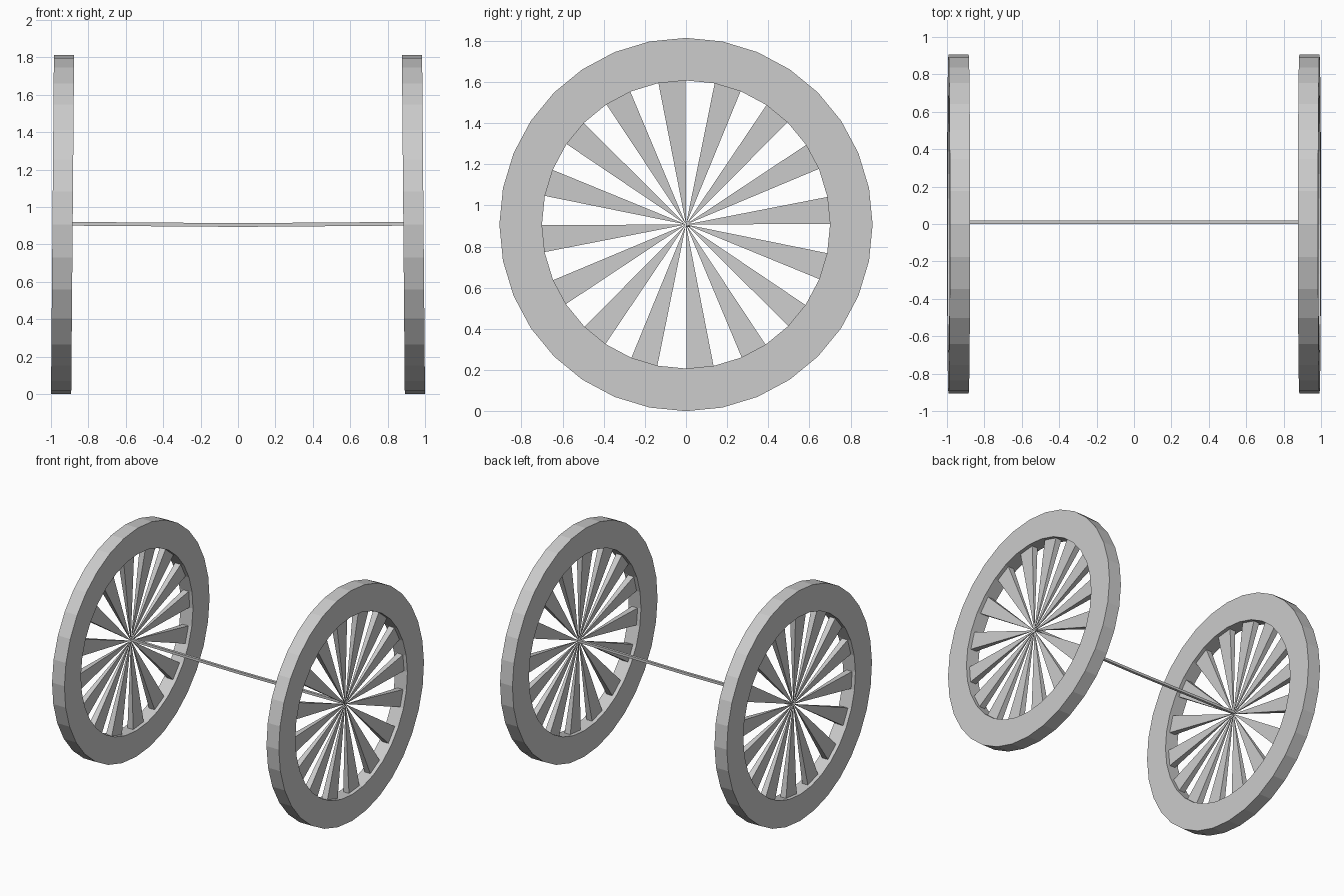
import bpy, bmesh
from math import sin, cos, tau

if "Cube" in bpy.data.objects:
    bpy.data.objects.remove(bpy.data.objects["Cube"])

SIDES = 32
R_OUT, R_IN = 0.907, 0.70
CX, CZ = 0.938, 0.907          # centre of the right wheel
HALF_W, SPOKE_HALF = 0.054, 0.025
TILT = 0.0085                  # wheels lean slightly inward at the top


def wheel_point(angle, radius, dx):
    h = radius * sin(angle)
    return (CX + dx - TILT * h, radius * cos(angle), CZ + h)


def finish(name, bm):
    # Recalculate normals, create the object and mirror it to the left side
    bmesh.ops.recalc_face_normals(bm, faces=bm.faces)
    mesh = bpy.data.meshes.new(name)
    bm.to_mesh(mesh)
    bm.free()
    obj = bpy.data.objects.new(name, mesh)
    bpy.context.collection.objects.link(obj)
    mod = obj.modifiers.new("mirror", 'MIRROR')
    mod.use_axis[0] = True
    return obj


# Rim: rectangular section swept around the wheel centre
bm = bmesh.new()
section = [(R_OUT, -HALF_W), (R_OUT, HALF_W), (R_IN, HALF_W), (R_IN, -HALF_W)]
rings = [[bm.verts.new(wheel_point(tau * i / SIDES, r, dx)) for r, dx in section]
         for i in range(SIDES)]
for i in range(SIDES):
    a, b = rings[i], rings[(i + 1) % SIDES]
    for k in range(4):
        n = (k + 1) % 4
        bm.faces.new((a[k], a[n], b[n], b[k]))
finish("wheel_rims", bm)

# Spokes: slim pyramids on every second rim segment, meeting at the hub point
bm = bmesh.new()
for i in range(0, SIDES, 2):
    a0, a1 = tau * (i + 0.02) / SIDES, tau * (i + 0.98) / SIDES
    tip = bm.verts.new(wheel_point(0, 0, 0))
    base = [bm.verts.new(wheel_point(a, R_IN, dx)) for a, dx in
            ((a0, -SPOKE_HALF), (a0, SPOKE_HALF), (a1, SPOKE_HALF), (a1, -SPOKE_HALF))]
    bm.faces.new(base)
    for k in range(4):
        bm.faces.new((base[k], base[(k + 1) % 4], tip))
finish("wheel_spokes", bm)

# Axle: thin square bar sagging slightly in the middle
bm = bmesh.new()
ends = []
for x, z in ((0.0, 0.904), (CX, 0.911)):
    ends.append([bm.verts.new((x, y, z + dz)) for y, dz in
                 ((0.0, -0.01), (0.02, -0.01), (0.02, 0.01), (0.0, 0.01))])
for k in range(4):
    n = (k + 1) % 4
    bm.faces.new((ends[0][k], ends[0][n], ends[1][n], ends[1][k]))
bm.faces.new(ends[1])
finish("axle", bm)
